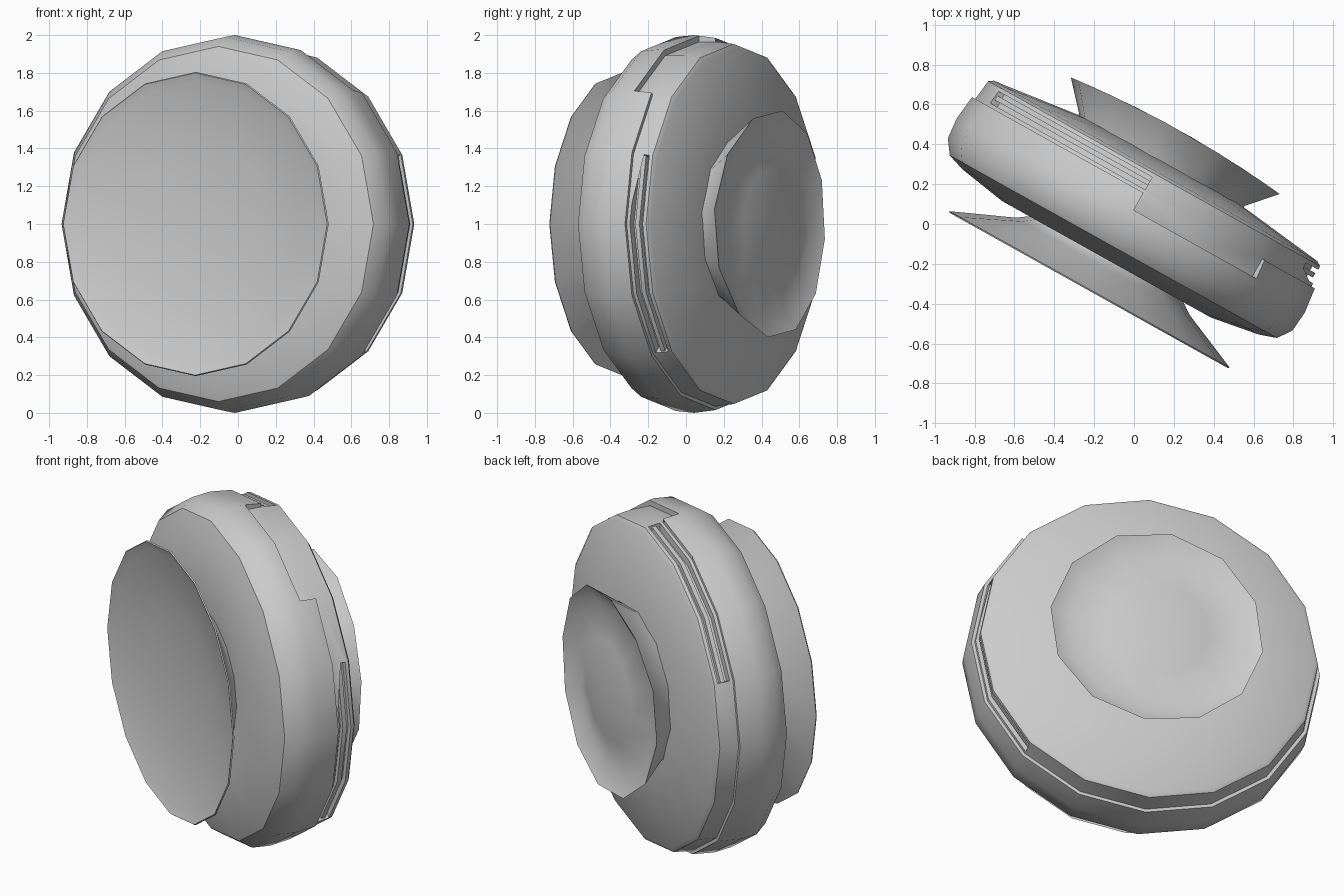
import bpy, bmesh, math
from mathutils import Matrix, Vector

if "Cube" in bpy.data.objects:
    bpy.data.objects.remove(bpy.data.objects["Cube"])

# Local frame: x across the wheel, y up, z towards the front dish
U = Vector((0.873, -0.487, 0)).normalized()
Z = Vector((0, 0, 1))
F = U.cross(Z)
FRAME = Matrix((U, Z, F)).transposed().to_4x4()
FRAME.translation = U * -0.035 + Z * 1.0


def finish(bm, name, angle=35):
    bmesh.ops.remove_doubles(bm, verts=bm.verts, dist=1e-5)
    bmesh.ops.recalc_face_normals(bm, faces=bm.faces)
    mesh = bpy.data.meshes.new(name)
    bm.to_mesh(mesh)
    bm.free()
    ob = bpy.data.objects.new(name, mesh)
    bpy.context.collection.objects.link(ob)
    ob.matrix_world = FRAME
    return ob


def smooth(ob, angle=35):
    bpy.ops.object.select_all(action='DESELECT')
    ob.select_set(True)
    bpy.context.view_layer.objects.active = ob
    bpy.ops.object.shade_smooth_by_angle(angle=math.radians(angle))


def lathe(name, profile, sides=16, offset=0.0, sag=None):
    """Closed turned solid; profile is (radius, depth towards back)."""
    bm = bmesh.new()
    rings = []
    for i, (r, w) in enumerate(profile):
        ring = []
        for k in range(sides):
            a = math.radians(offset) + 2 * math.pi * k / sides
            d = w + (sag[i] * math.sin(a) ** 2 if sag else 0)
            ring.append(bm.verts.new((r * math.cos(a), r * math.sin(a), -d)))
            if r == 0:
                ring = ring * sides
                break
        rings.append(ring)
    for a, b in zip(rings, rings[1:]):
        for k in range(sides):
            n = (k + 1) % sides
            bm.faces.new(dict.fromkeys((a[k], a[n], b[n], b[k])))
    return finish(bm, name)


def arc_block(name, first, last, r0, r1, w0, w1):
    """Faceted arc between two of the sixteen wheel corners."""
    bm = bmesh.new()
    loops = []
    for k in range(first, last + 1):
        a = math.pi * k / 8
        loops.append([bm.verts.new((r * math.cos(a), r * math.sin(a), -w))
                      for r, w in ((r0, w0), (r1, w0), (r1, w1), (r0, w1))])
    for a, b in zip(loops, loops[1:]):
        for j in range(4):
            n = (j + 1) % 4
            bm.faces.new((a[j], a[n], b[n], b[j]))
    bm.faces.new(loops[0])
    bm.faces.new(loops[-1])
    return finish(bm, name)


# Main wheel with stepped back edge
wheel = lathe("wheel_body", [
    (0, .355), (.45, .345), (.93, .285), (.953, .27), (.966, .16), (.985, .16),
    (1.0, .03), (.99, -.08), (.94, -.15), (.85, -.18), (.6, -.222), (.42, -.2), (0, -.2)])

# Notch and two edge slots cut into the wheel
slots = [(4, 7), (-2, 1)]
cutters = [arc_block("notch_cutter", 2, 4, .9645, 1.1, .06, .175)]
cutters += [arc_block("slot_cutter", a, b, .92, 1.1, .178, .25) for a, b in slots]
for c in cutters:
    c.hide_render = True
    m = wheel.modifiers.new(c.name, 'BOOLEAN')
    m.operation = 'DIFFERENCE'
    m.solver = 'EXACT'
    m.object = c
bpy.context.view_layer.objects.active = wheel
wheel.select_set(True)
for m in list(wheel.modifiers):
    bpy.ops.object.modifier_apply(modifier=m.name)
for c in cutters:
    bpy.data.objects.remove(c)
smooth(wheel)

# Raised rib inside each slot
for a, b in slots:
    smooth(arc_block("slot_rib", a, b, .91, .95, .203, .228))

# Front flared dish on a short neck
smooth(lathe("front_dish", [
    (0, -.17), (.42, -.17), (.44, -.22), (.5, -.262), (.805, -.395), (.8, -.402),
    (.755, -.385), (.4, -.335), (0, -.315)]))

# Rear flared cup with a domed centre
smooth(lathe("rear_cup", [
    (0, .3), (.47, .3), (.48, .35), (.605, .487), (.5, .445), (.3, .495), (0, .52)],
    sides=12, offset=7.5, sag=[0, 0, 0, .035, .02, 0, 0]), 40)
